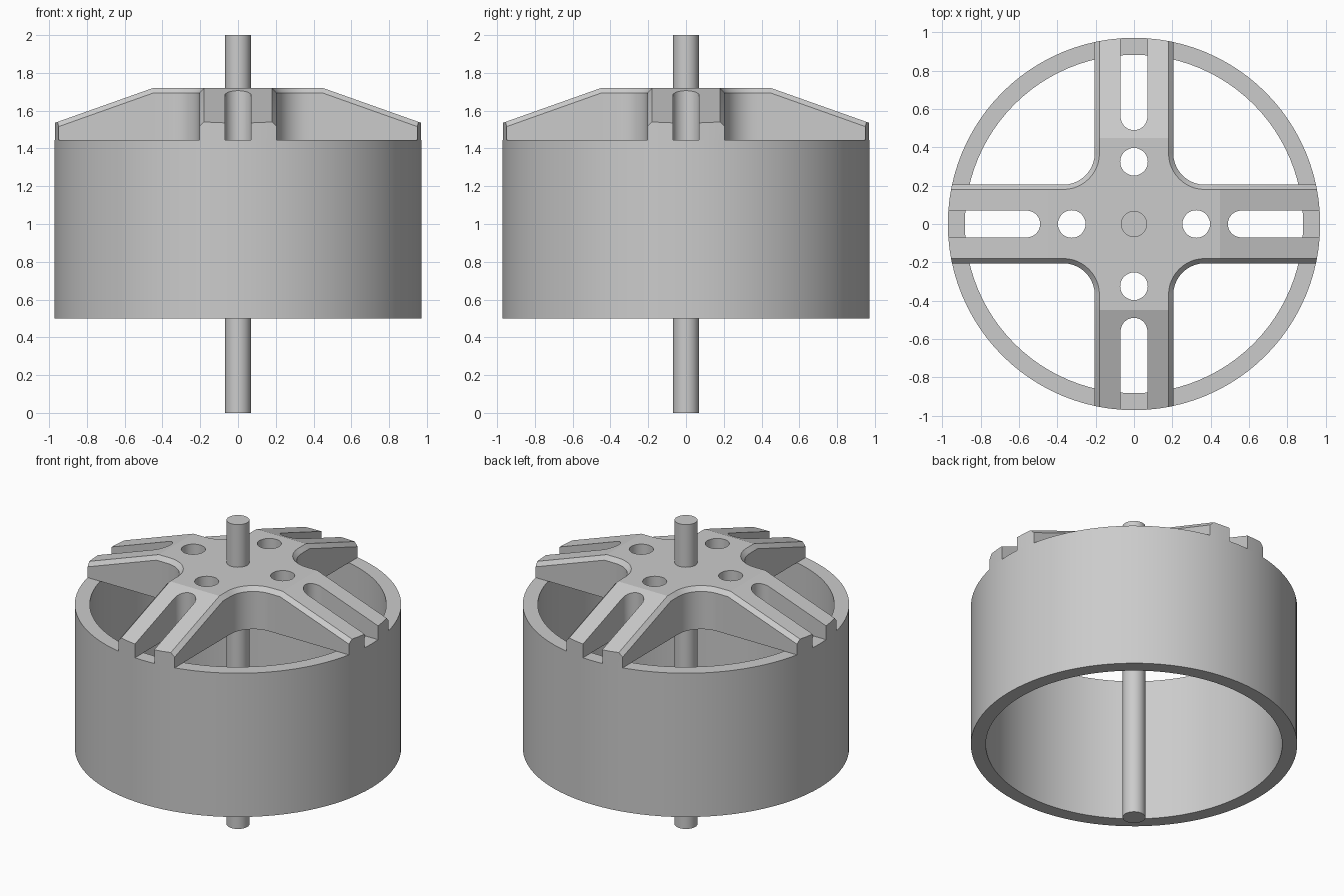
import bpy, bmesh, math
from math import sin, cos, pi

default = bpy.data.objects.get("Cube")
if default:
    bpy.data.objects.remove(default, do_unlink=True)

# Main sizes
RADIUS, INNER = 0.972, 0.883
RIM_LOW, RIM_TOP, HUB_TOP = 0.5, 1.445, 1.72
REACH, CREASE, SLOPE = 1.05, 0.45, 0.355

metal = bpy.data.materials.new("plain grey metal")
metal.use_nodes = True
grey = (0.6, 0.6, 0.6, 1)
metal.diffuse_color = grey
metal.node_tree.nodes["Principled BSDF"].inputs["Base Color"].default_value = grey


def make_object(name, bm):
    bmesh.ops.recalc_face_normals(bm, faces=bm.faces)
    mesh = bpy.data.meshes.new(name)
    bm.to_mesh(mesh)
    bm.free()
    mesh.materials.append(metal)
    obj = bpy.data.objects.new(name, mesh)
    bpy.context.collection.objects.link(obj)
    return obj


def arc(x, y, r, start, end, steps):
    angles = [start + (end - start) * i / steps for i in range(steps + 1)]
    return [(x + r * cos(a), y + r * sin(a)) for a in angles]


def circle(x, y, r, steps):
    return arc(x, y, r, 0, 2 * pi, steps)[:-1]


def turn(points, quarter):
    c, s = round(cos(quarter * pi / 2)), round(sin(quarter * pi / 2))
    return [(x * c - y * s, x * s + y * c) for x, y in points]


def prism(name, points, low, high):
    bm = bmesh.new()
    face = bm.faces.new([bm.verts.new((x, y, low)) for x, y in points])
    out = bmesh.ops.extrude_face_region(bm, geom=[face])["geom"]
    verts = [g for g in out if isinstance(g, bmesh.types.BMVert)]
    bmesh.ops.translate(bm, verts=verts, vec=(0, 0, high - low))
    return make_object(name, bm)


def cut(obj, cutter, operation="DIFFERENCE"):
    cutter.hide_render = True
    mod = obj.modifiers.new("cut", "BOOLEAN")
    mod.operation, mod.solver, mod.object = operation, "EXACT", cutter
    bpy.context.view_layer.objects.active = obj
    bpy.ops.object.modifier_apply(modifier=mod.name)
    bpy.data.objects.remove(cutter, do_unlink=True)


def smooth(obj, degrees):
    bpy.ops.object.select_all(action="DESELECT")
    obj.select_set(True)
    bpy.context.view_layer.objects.active = obj
    bpy.ops.object.shade_smooth_by_angle(angle=math.radians(degrees))


# Cross outline: four arms joined by rounded inner corners
def cross(half_width, centre=0.37):
    w = half_width
    quarter = [(REACH, w), (CREASE, w)]
    quarter += arc(centre, centre, centre - w, 1.5 * pi, pi, 10)
    quarter += [(w, CREASE), (w, REACH)]
    return [p for q in range(4) for p in turn(quarter, q)]


def top_height(x, y):
    return HUB_TOP - SLOPE * max(0, max(abs(x), abs(y)) - CREASE)


def build_spider():
    bm = bmesh.new()
    wide, narrow = cross(0.205), cross(0.18)
    base = [bm.verts.new((x, y, RIM_TOP)) for x, y in wide]
    edge = [bm.verts.new((x, y, top_height(x, y) - 0.027)) for x, y in wide]
    top = [bm.verts.new((x, y, top_height(x, y))) for x, y in narrow]
    count = len(wide)
    for lower, upper in ((base, edge), (edge, top)):
        for i in range(count):
            j = (i + 1) % count
            bm.faces.new((lower[i], lower[j], upper[j], upper[i]))
    bm.faces.new(base)
    # Flat hub, then one sloping face per arm
    n = count // 4
    bm.faces.new([v for i, v in enumerate(top) if i % n not in (0, n - 1)])
    for q in range(4):
        k = q * n
        bm.faces.new((top[k - 2], top[k - 1], top[k], top[k + 1]))
    return make_object("spoked_end_plate", bm)


spider = build_spider()
cut(spider, prism("rim_trim", circle(0, 0, RADIUS, 96), 1, 2), "INTERSECT")

# Round hole and open slot in each arm
slot = [(1.2, -0.07)] + arc(0.56, 0, 0.07, 1.5 * pi, 0.5 * pi, 16) + [(1.2, 0.07)]
hole = circle(0.325, 0, 0.072, 32)
for q in range(4):
    cut(spider, prism("slot_cutter", turn(slot, q), 1, 2))
    cut(spider, prism("hole_cutter", turn(hole, q), 1, 2))
smooth(spider, 15)

# Open cylindrical shell
shell = prism("cylindrical_shell", circle(0, 0, RADIUS, 96), RIM_LOW, RIM_TOP)
cut(shell, prism("bore_cutter", circle(0, 0, INNER, 96), 0, 2))
smooth(shell, 30)

# Central shaft
shaft = prism("central_shaft", circle(0, 0, 0.068, 32), 0, 2)
smooth(shaft, 30)
